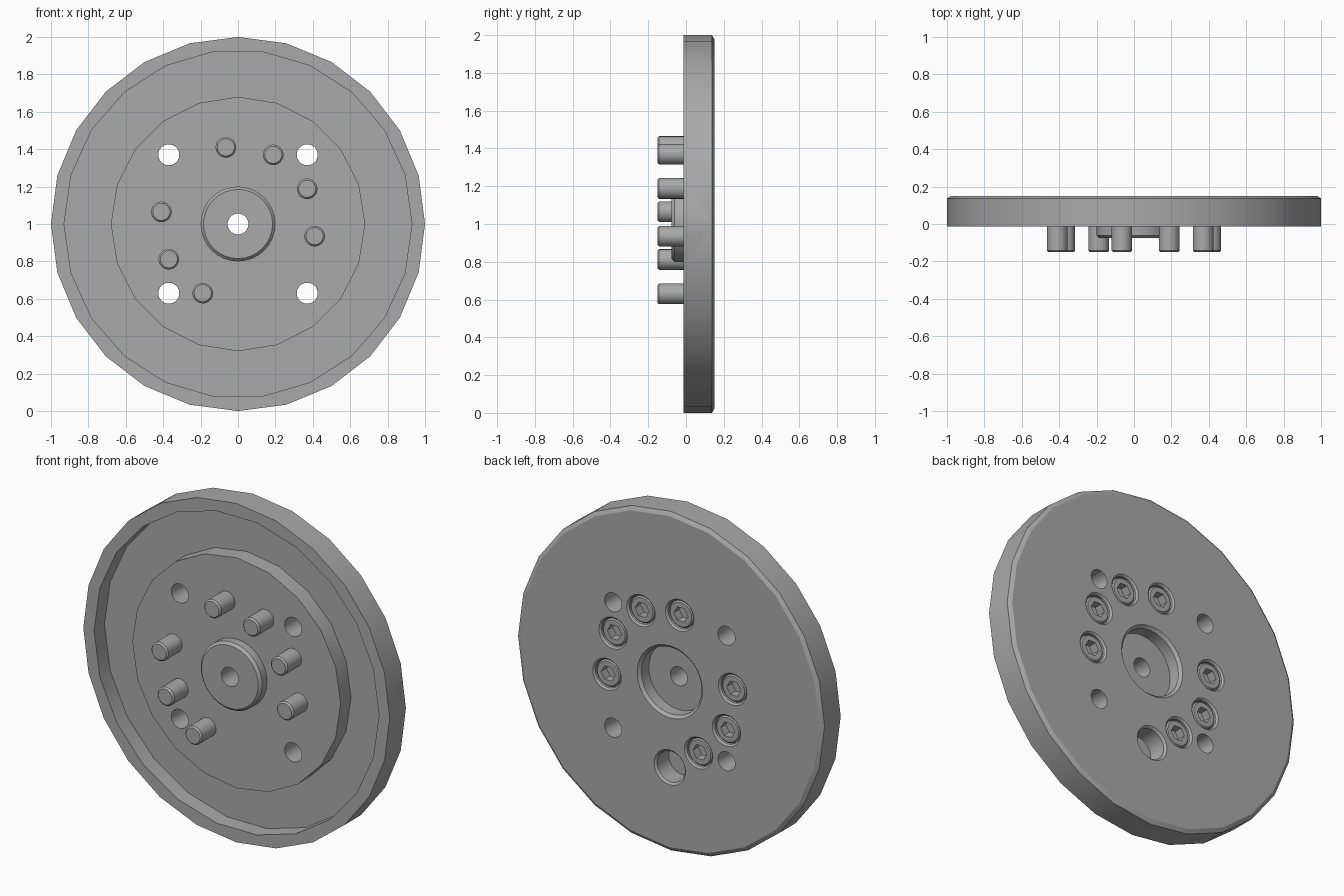
import bpy, bmesh, math

if "Cube" in bpy.data.objects:
    bpy.data.objects.remove(bpy.data.objects["Cube"])

FRONT, BACK = -0.014, 0.151      # plate faces along y
CZ = 1.0                         # height of the axis

steel = bpy.data.materials.new("grey_steel")
steel.diffuse_color = (0.40, 0.40, 0.40, 1)
steel.use_nodes = True
steel.node_tree.nodes["Principled BSDF"].inputs["Base Color"].default_value = steel.diffuse_color


def lathe(name, profile, sides, x=0.0, z=0.0, cutter=False):
    """Solid turned about an axis along y; profile is (radius, y) from front to back."""
    bm = bmesh.new()
    rings = []
    for r, y in profile:
        rings.append([bm.verts.new((x + r * math.cos(2 * math.pi * i / sides), y,
                                    CZ + z + r * math.sin(2 * math.pi * i / sides)))
                      for i in range(sides)])
    for a, b in zip(rings, rings[1:]):
        for i in range(sides):
            j = (i + 1) % sides
            bm.faces.new((a[i], a[j], b[j], b[i]))
    bm.faces.new(rings[0])
    bm.faces.new(rings[-1])
    bmesh.ops.recalc_face_normals(bm, faces=bm.faces)
    mesh = bpy.data.meshes.new(name)
    bm.to_mesh(mesh)
    bm.free()
    ob = bpy.data.objects.new(name, mesh)
    bpy.context.collection.objects.link(ob)
    mesh.materials.append(steel)
    ob.hide_render = cutter
    return ob


def combine(ob, other, operation='DIFFERENCE'):
    """Apply a boolean and discard the helper."""
    mod = ob.modifiers.new("cut", 'BOOLEAN')
    mod.operation, mod.object, mod.solver = operation, other, 'EXACT'
    bpy.ops.object.select_all(action='DESELECT')
    bpy.context.view_layer.objects.active = ob
    ob.select_set(True)
    bpy.ops.object.modifier_apply(modifier=mod.name)
    bpy.data.objects.remove(other)


def smooth(ob):
    bpy.ops.object.select_all(action='DESELECT')
    bpy.context.view_layer.objects.active = ob
    ob.select_set(True)
    bpy.ops.object.shade_smooth_by_angle(angle=math.radians(30))


# Plate with a chamfered back edge, hollowed, then a raised centre boss and hub
plate = lathe("face_plate", [(1, FRONT), (1, BACK - 0.014), (0.977, BACK)], 24)
combine(plate, lathe("groove", [(0.93, -0.1), (0.93, 0.083)], 22, cutter=True))
combine(plate, lathe("boss", [(0.68, FRONT), (0.68, 0.1)], 20), 'UNION')
combine(plate, lathe("hub", [(0.185, -0.076), (0.2, -0.061), (0.2, 0.05)], 32), 'UNION')

# Back pocket and through holes
combine(plate, lathe("pocket", [(0.197, 0.066), (0.197, BACK - 0.016),
                                (0.213, BACK), (0.213, 0.3)], 32, cutter=True))
for x, z in [(0, 0)] + [(sx * 0.37, sz * 0.37) for sx in (-1, 1) for sz in (-1, 1)]:
    combine(plate, lathe("hole", [(0.056, -0.3), (0.056, 0.3)], 20, x, z, True))

# Blind hole low on the back
combine(plate, lathe("blind_hole", [(0.091, 0.03), (0.091, BACK - 0.012),
                                    (0.103, BACK), (0.103, 0.3)], 24, 0, -0.505, True))

# Round-ended notch in the rim
notch = lathe("notch_round", [(0.067, 0), (0.067, 0.3)], 24, cutter=True)
for v in notch.data.vertices:    # lay the round along x and stretch it out of the front
    r1, depth, r2 = v.co.x, v.co.y, v.co.z
    v.co = (0.947 + depth, 0.053 + r1 if r1 > 0.001 else -0.1, r2)
combine(plate, notch)

# Screw counterbores
spots = [(0.415 * math.cos(math.radians(a)), 0.415 * math.sin(math.radians(a)))
         for a in (-9, 27, 63, 99, 171, 207, 243)]
for x, z in spots:
    combine(plate, lathe("counterbore", [(0.083, 0.04), (0.083, BACK - 0.01),
                                         (0.093, BACK), (0.093, 0.3)], 24, x, z, True))
smooth(plate)

# Socket screws: shaft out of the front, hex-socketed head sunk in the back
screw = lathe("socket_screw", [(0.046, -0.151), (0.055, -0.142), (0.055, 0.04),
                               (0.079, 0.04), (0.079, 0.132), (0.071, 0.14)], 24)
combine(screw, lathe("hex_socket", [(0.046, 0.09), (0.046, 0.3)], 6, cutter=True))
smooth(screw)
for i, (x, z) in enumerate(spots):
    ob = screw if i == 0 else screw.copy()
    if i:
        bpy.context.collection.objects.link(ob)
    ob.location = (x, 0, z)
